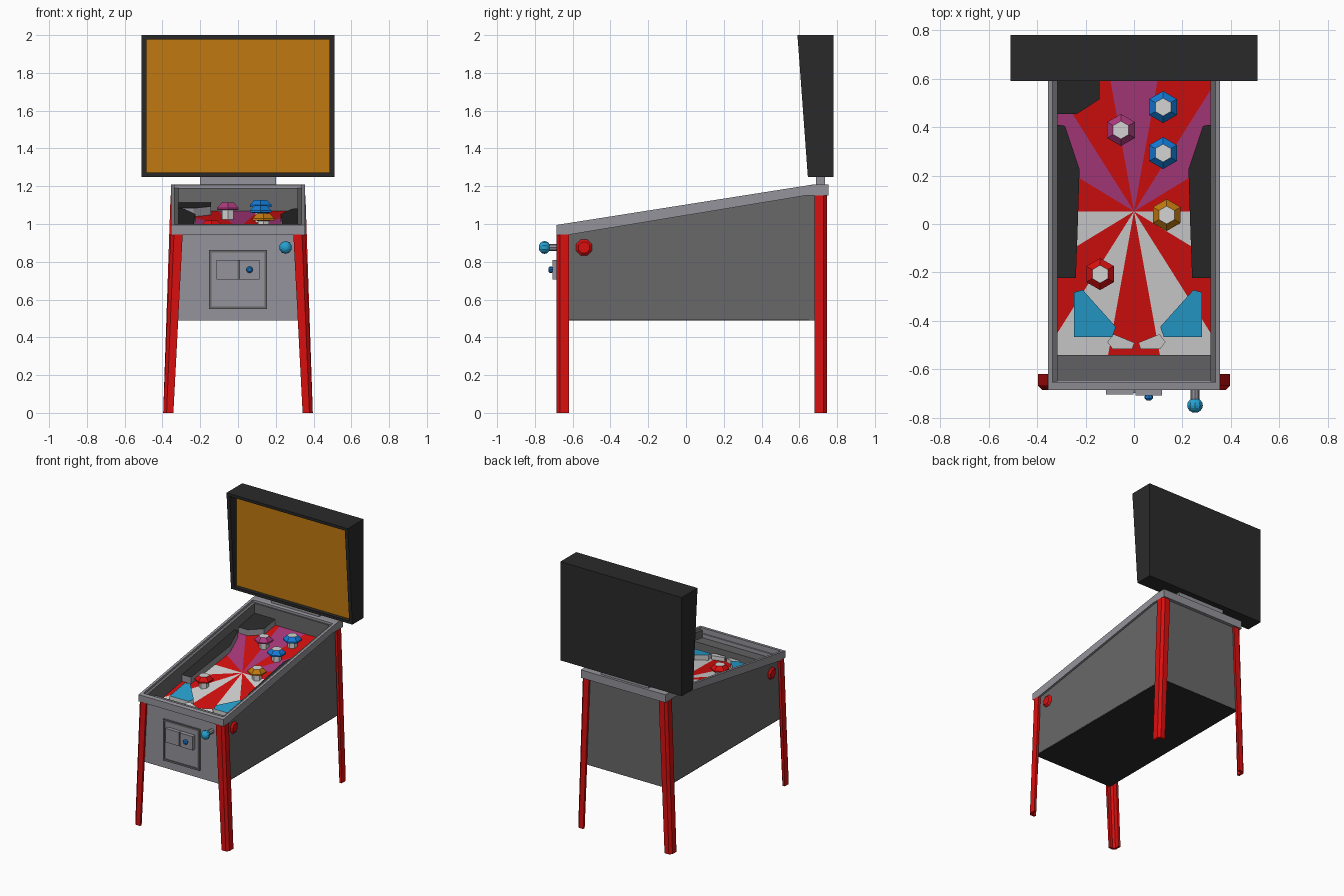
import bpy, bmesh, math
from mathutils import Vector

if "Cube" in bpy.data.objects:
    bpy.data.objects.remove(bpy.data.objects["Cube"])


def colour(name, r, g, b):
    m = bpy.data.materials.new(name)
    lin = [((c / 255 + 0.055) / 1.055) ** 2.4 if c > 10 else c / 255 / 12.92 for c in (r, g, b)]
    m.diffuse_color = (*lin, 1)
    m.use_nodes = True
    m.node_tree.nodes["Principled BSDF"].inputs["Base Color"].default_value = m.diffuse_color
    return m


RED = colour("red", 216, 15, 15)
WHITE = colour("white", 212, 212, 212)
MAGENTA = colour("magenta", 172, 58, 125)
BLACK = colour("black", 42, 42, 42)
DARK = colour("dark_grey", 104, 104, 106)
GREY = colour("light_grey", 148, 148, 155)
AMBER = colour("amber", 192, 121, 16)
BLUE = colour("blue", 20, 122, 212)
CYAN = colour("cyan", 38, 160, 208)


def finish(name, bm, *mats):
    bmesh.ops.recalc_face_normals(bm, faces=bm.faces)
    me = bpy.data.meshes.new(name)
    bm.to_mesh(me)
    bm.free()
    for m in mats:
        me.materials.append(m)
    ob = bpy.data.objects.new(name, me)
    bpy.context.collection.objects.link(ob)
    return ob


def loft(name, rings, *mats, idx=None):
    """Join equal-length closed rings, cap both ends; idx gives a material per band, then the end cap."""
    bm = bmesh.new()
    vs = [[bm.verts.new(p) for p in r] for r in rings]
    n = len(vs[0])
    bm.faces.new(vs[0])
    for k in range(len(vs) - 1):
        for i in range(n):
            j = (i + 1) % n
            f = bm.faces.new((vs[k][i], vs[k][j], vs[k + 1][j], vs[k + 1][i]))
            f.material_index = idx[k] if idx else 0
    bm.faces.new(vs[-1]).material_index = idx[-1] if idx else 0
    return finish(name, bm, *mats)


def prism_x(name, yz, x0, x1, mat):
    return loft(name, [[(x, y, z) for y, z in yz] for x in (x0, x1)], mat)


def box(name, x0, x1, y0, y1, z0, z1, mat):
    return prism_x(name, [(y0, z0), (y1, z0), (y1, z1), (y0, z1)], x0, x1, mat)


def rod(name, c, axis, prof, n, *mats, idx=None, turn=0.0):
    """Turned part: prof lists (radius, distance along axis)."""
    q = Vector((0, 0, 1)).rotation_difference(Vector(axis))
    rings = []
    for r, d in prof:
        rings.append([Vector(c) + q @ Vector((r * math.cos(turn + math.tau * i / n),
                                              r * math.sin(turn + math.tau * i / n), d)) for i in range(n)])
    return loft(name, rings, *mats, idx=idx)


def rim_z(y):      # sloping top line of the cabinet rim
    return 0.995 + 0.1575 * (y + 0.685)


def field_z(y):    # sloping playfield surface
    return 1.065 + 0.16 * (y - 0.62)


def raised(name, xy, h, top, side):
    return loft(name, [[(x, y, field_z(y) - 0.01) for x, y in xy],
                       [(x, y, field_z(y) + h) for x, y in xy]], side, top, idx=[0, 1])


# Cabinet shell
wall = [(-0.65, 0.495), (0.71, 0.495), (0.71, 1.19), (0.66, rim_z(0.66) - 0.015), (-0.65, rim_z(-0.65) - 0.015)]
for s, side in ((-1, "left"), (1, "right")):
    prism_x(side + "_cabinet_wall", wall, s * 0.315, s * 0.34, DARK)
box("cabinet_front", -0.34, 0.34, -0.67, -0.645, 0.49, 0.96, GREY)
box("cabinet_back", -0.34, 0.34, 0.65, 0.73, 0.49, 1.19, DARK)
box("cabinet_floor", -0.338, 0.338, -0.668, 0.728, 0.488, 0.5, BLACK)
prism_x("apron", [(-0.65, 0.86), (-0.54, 0.86), (-0.54, 0.945), (-0.65, 0.93)], -0.316, 0.316, DARK)

# Rim rails and end bars
rail = [(-0.685, 0.943), (-0.62, 0.943), (0.63, 1.15), (0.755, 1.15), (0.755, 1.21), (0.68, 1.21), (-0.685, 0.995)]
for s, side in ((-1, "left"), (1, "right")):
    prism_x(side + "_rim_rail", rail, s * 0.337, s * 0.356, GREY)
prism_x("front_rim_bar", [(-0.685, 0.943), (-0.655, 0.943), (-0.655, rim_z(-0.655)), (-0.685, 0.995)],
        -0.34, 0.34, GREY)
prism_x("back_rim_bar", [(0.66, 1.185), (0.70, 1.15), (0.755, 1.15), (0.755, 1.21), (0.68, 1.21), (0.66, 1.207)],
        -0.34, 0.34, GREY)

# Playfield: a sheet cut into fourteen painted rays around one centre
CX, CY, STRETCH = 0.0, 0.052, 0.79
bm = bmesh.new()
bm.faces.new([bm.verts.new(p) for p in ((-0.316, -0.545, 0), (0.316, -0.545, 0), (0.316, 0.655, 0), (-0.316, 0.655, 0))])
for k in range(7):
    a = math.pi / 14 + k * math.pi / 7
    d = Vector((math.sin(a) * STRETCH, math.cos(a), 0))
    bmesh.ops.bisect_plane(bm, geom=bm.verts[:] + bm.edges[:] + bm.faces[:],
                           plane_co=(CX, CY, 0), plane_no=(d.y, -d.x, 0), dist=1e-6)
for f in bm.faces:
    c = f.calc_center_median()
    a = abs(math.atan2((c.x - CX) / STRETCH, c.y - CY))
    k = round(a / (math.pi / 7))                 # 0 = ray pointing to the back
    f.material_index = (1 if k % 2 == 0 else 0) if c.y > CY else (2 if k % 2 == 0 else 0)
for v in bm.verts:
    v.co.z = field_z(v.co.y)
finish("playfield", bm, RED, MAGENTA, WHITE)

# Raised playfield pieces, mirrored about their own centre lines
guide = [(-0.316, 0.41), (-0.285, 0.405), (-0.225, 0.225), (-0.232, 0), (-0.24, -0.222), (-0.316, -0.222)]
sling = [(-0.247, -0.282), (-0.212, -0.272), (-0.075, -0.425), (-0.09, -0.467), (-0.247, -0.467)]
flipper = [(-0.11, -0.487), (-0.085, -0.455), (0.002, -0.49), (-0.008, -0.517), (-0.088, -0.517)]
for name, pts, mid, h, top, side in (("side_guide", guide, 0, 0.05, BLACK, GREY),
                                     ("slingshot", sling, 0.0165, 0.04, CYAN, WHITE),
                                     ("flipper", flipper, 0.01, 0.03, WHITE, WHITE)):
    raised("left_" + name, pts, h, top, side)
    raised("right_" + name, [(2 * mid - x, y) for x, y in pts], h, top, side)
raised("back_corner_guide", [(-0.316, 0.65), (-0.142, 0.65), (-0.142, 0.515), (-0.235, 0.455), (-0.316, 0.455)],
       0.045, BLACK, GREY)

# Hexagonal bumpers
for i, (x, y, m) in enumerate(((0.12, 0.483, BLUE), (0.12, 0.293, BLUE), (-0.054, 0.388, MAGENTA),
                               (0.135, 0.037, AMBER), (-0.14, -0.207, RED))):
    rod("bumper_%d" % (i + 1), (x, y, field_z(y)), (0, 0, 1),
        [(0.035, -0.01), (0.035, 0.045), (0.066, 0.048), (0.066, 0.058), (0.037, 0.085)], 6,
        WHITE, m, idx=[0, 1, 1, 1, 0], turn=math.pi / 6)

# Splayed legs with a chamfered angle section
for sx, side in ((-1, "left"), (1, "right")):
    for sy, yo, top, end in ((1, -0.686, 0.945, "front"), (-1, 0.746, 1.152, "back")):
        rings = []
        for z, xo, w in ((0, 0.396, 0.054), (top, 0.357, 0.064)):
            sec = [(0, 0.018), (0.018, 0), (w, 0), (w, 0.018), (0.032, 0.018),
                   (0.018, 0.032), (0.018, 0.066), (0, 0.066)]
            rings.append([(sx * (xo - a), yo + sy * b, z) for a, b in sec])
        loft("%s_%s_leg" % (end, side), rings, RED)

# Side buttons
for s, side in ((-1, "left"), (1, "right")):
    rod(side + "_button", (s * 0.335, -0.54, 0.876), (s, 0, 0),
        [(0.046, 0), (0.046, 0.008), (0.032, 0.02)], 8, RED, turn=math.pi / 8)

# Plunger
rod("plunger_rod", (0.252, -0.66, 0.876), (0, -1, 0), [(0.018, 0), (0.018, 0.075)], 8, GREY)
bm = bmesh.new()
bmesh.ops.create_uvsphere(bm, u_segments=10, v_segments=8, radius=0.034)
for v in bm.verts:
    v.co = (v.co.x + 0.252, v.co.z * 0.9 - 0.749, v.co.y + 0.876)
finish("plunger_knob", bm, CYAN)

# Coin door with frame, plates and knob
box("coin_door", -0.145, 0.145, -0.678, -0.66, 0.555, 0.857, GREY)
for s, side in ((-1, "left"), (1, "right")):
    box("door_frame_" + side, s * 0.139, s * 0.153, -0.684, -0.66, 0.55, 0.862, DARK)
box("door_frame_top", -0.153, 0.153, -0.6835, -0.66, 0.848, 0.862, DARK)
box("door_frame_bottom", -0.153, 0.153, -0.6835, -0.66, 0.55, 0.564, DARK)
box("coin_plate_left", -0.115, -0.002, -0.705, -0.67, 0.705, 0.81, GREY)
box("coin_plate_right", 0.007, 0.115, -0.708, -0.67, 0.705, 0.81, GREY)
box("coin_plate_divider", -0.002, 0.007, -0.698, -0.67, 0.705, 0.81, DARK)
rod("coin_knob", (0.061, -0.70, 0.758), (0, -1, 0), [(0.01, 0), (0.018, 0.012), (0.018, 0.02), (0.01, 0.028)],
    8, BLUE)


# Backbox: tapered frame around a recessed vertical panel
def front_y(z):
    return 0.645 - 0.055 * (z - 1.25) / 0.75


def slab(z0, z1):
    return [(front_y(z0), z0), (0.78, z0), (0.78, z1), (front_y(z1), z1)]


box("backbox_neck", -0.2, 0.2, 0.688, 0.736, 1.2, 1.26, GREY)
for s, side in ((-1, "left"), (1, "right")):
    prism_x("backbox_%s_side" % side, slab(1.25, 2.0), s * 0.484, s * 0.51, BLACK)
prism_x("backbox_top", slab(1.978, 2.0), -0.484, 0.484, BLACK)
prism_x("backbox_bottom", slab(1.25, 1.272), -0.484, 0.484, BLACK)
box("backbox_back", -0.484, 0.484, 0.68, 0.78, 1.272, 1.978, BLACK)
box("backbox_panel", -0.484, 0.484, 0.672, 0.68, 1.272, 1.978, AMBER)
